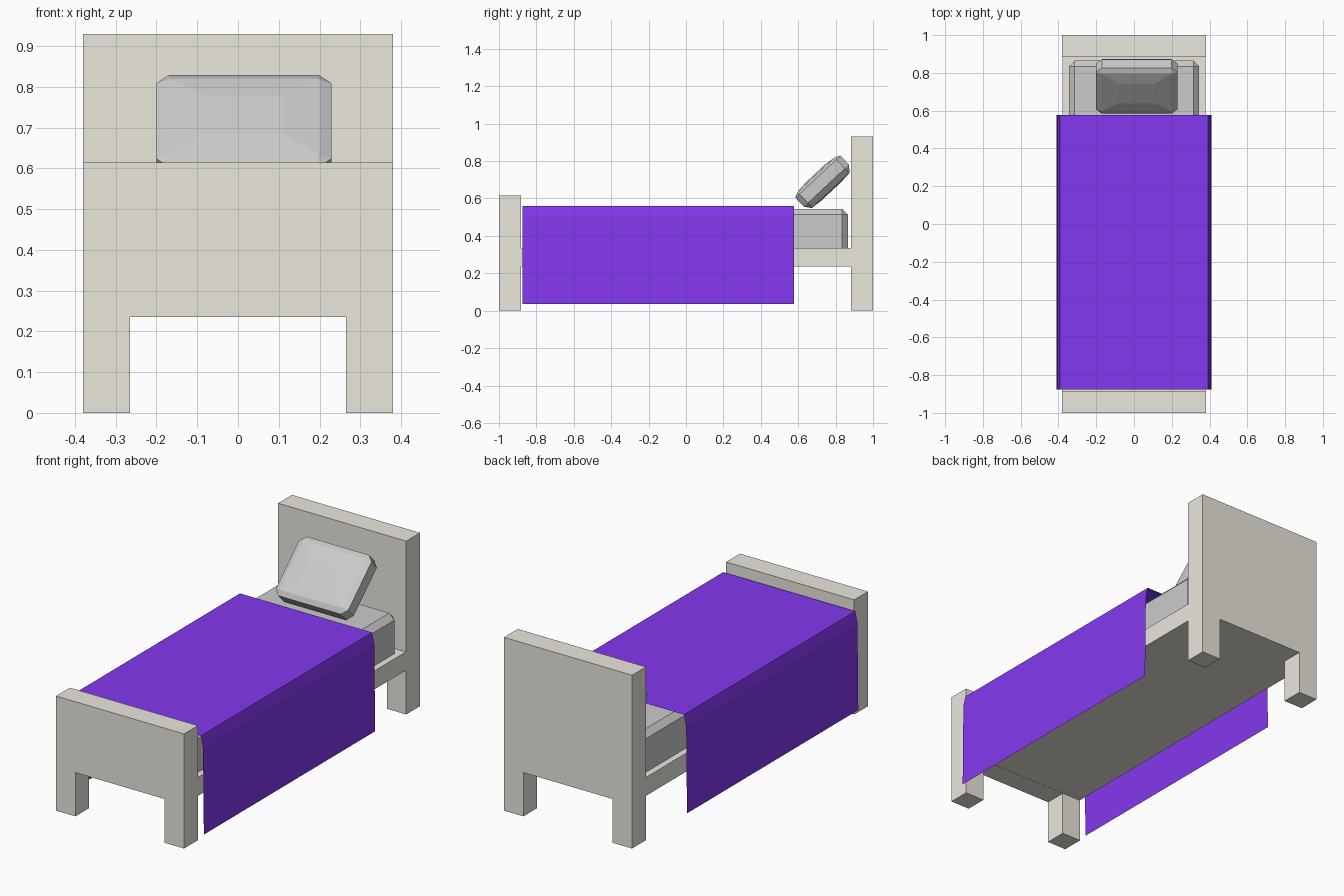
import bpy, bmesh
from math import radians
from mathutils import Matrix

if "Cube" in bpy.data.objects:
    bpy.data.objects.remove(bpy.data.objects["Cube"])


def material(name, rgb):
    m = bpy.data.materials.new(name)
    m.diffuse_color = (*rgb, 1)
    m.use_nodes = True
    m.node_tree.nodes["Principled BSDF"].inputs["Base Color"].default_value = m.diffuse_color
    return m


wood = material("pale_wood", (0.83, 0.80, 0.73))
blue = material("blue_cloth", (0.23, 0.04, 0.86))


def finish(name, bm, mat=None, fix_normals=True):
    if fix_normals:
        bmesh.ops.recalc_face_normals(bm, faces=bm.faces)
    me = bpy.data.meshes.new(name)
    bm.to_mesh(me)
    bm.free()
    ob = bpy.data.objects.new(name, me)
    bpy.context.collection.objects.link(ob)
    if mat:
        me.materials.append(mat)
    return ob


def box(name, lo, hi, mat=None, bevel=0):
    bm = bmesh.new()
    bmesh.ops.create_cube(bm, size=1)
    for v in bm.verts:
        v.co = [(a + b) / 2 + c * (b - a) for a, b, c in zip(lo, hi, v.co)]
    if bevel:
        bmesh.ops.bevel(bm, geom=bm.edges[:], offset=bevel, segments=1,
                        affect='EDGES')
    return finish(name, bm, mat)


def end_board(name, y0, y1, top):
    # Board with two legs, from an extruded outline
    w, leg, gap = 0.38, 0.265, 0.235
    outline = [(-w, 0), (-leg, 0), (-leg, gap), (leg, gap),
               (leg, 0), (w, 0), (w, top), (-w, top)]
    bm = bmesh.new()
    f = bm.faces.new([bm.verts.new((x, y0, z)) for x, z in outline])
    ext = bmesh.ops.extrude_face_region(bm, geom=[f], use_keep_orig=True)
    for v in ext["geom"]:
        if isinstance(v, bmesh.types.BMVert):
            v.co.y = y1
    return finish(name, bm, wood)


# Frame
end_board("headboard", 0.883, 1.0, 0.93)
end_board("footboard", -1.0, -0.883, 0.615)
box("bed_base", (-0.378, -0.89, 0.236), (0.378, 0.89, 0.335), wood)

# Mattress, its lower bevel sunk into the base
box("mattress", (-0.344, -0.865, 0.29), (0.344, 0.865, 0.545), bevel=0.03)

# Blanket: thin sheet draped over both sides
half = [(0.392, 0.56), (0.405, 0.50), (0.41, 0.035)]
profile = [(-x, z) for x, z in reversed(half)] + half
bm = bmesh.new()
rows = [[bm.verts.new((x, y, z)) for x, z in profile] for y in (-0.875, 0.577)]
for i in range(len(profile) - 1):
    bm.faces.new((rows[0][i], rows[0][i + 1], rows[1][i + 1], rows[1][i]))
for f in bm.faces:
    f.normal_update()
if sum(f.normal.z for f in bm.faces) < 0:
    bmesh.ops.reverse_faces(bm, faces=bm.faces)
finish("blanket", bm, blue, fix_normals=False)

# Pillow: stacked rings (half width, half length, corner cut, height)
rings = [(0.10, 0.07, 0.002, -0.07), (0.185, 0.138, 0.004, -0.064),
         (0.215, 0.165, 0.03, -0.03), (0.215, 0.165, 0.03, 0.036),
         (0.185, 0.138, 0.004, 0.050), (0.0975, 0.07, 0.002, 0.058)]
bm = bmesh.new()
loops = []
for a, b, c, h in rings:
    pts = [(a, b - c), (a - c, b), (c - a, b), (-a, b - c),
           (-a, c - b), (c - a, -b), (a - c, -b), (a, c - b)]
    loops.append([bm.verts.new((x, y, h)) for x, y in pts])
for lo, hi in zip(loops, loops[1:]):
    for i in range(8):
        j = (i + 1) % 8
        bm.faces.new((lo[i], lo[j], hi[j], hi[i]))
bm.faces.new(loops[0])
bm.faces.new(loops[-1])
bm.transform(Matrix.Translation((0.0145, 0.73, 0.69))
             @ Matrix.Rotation(radians(43), 4, 'X'))
finish("pillow", bm)
